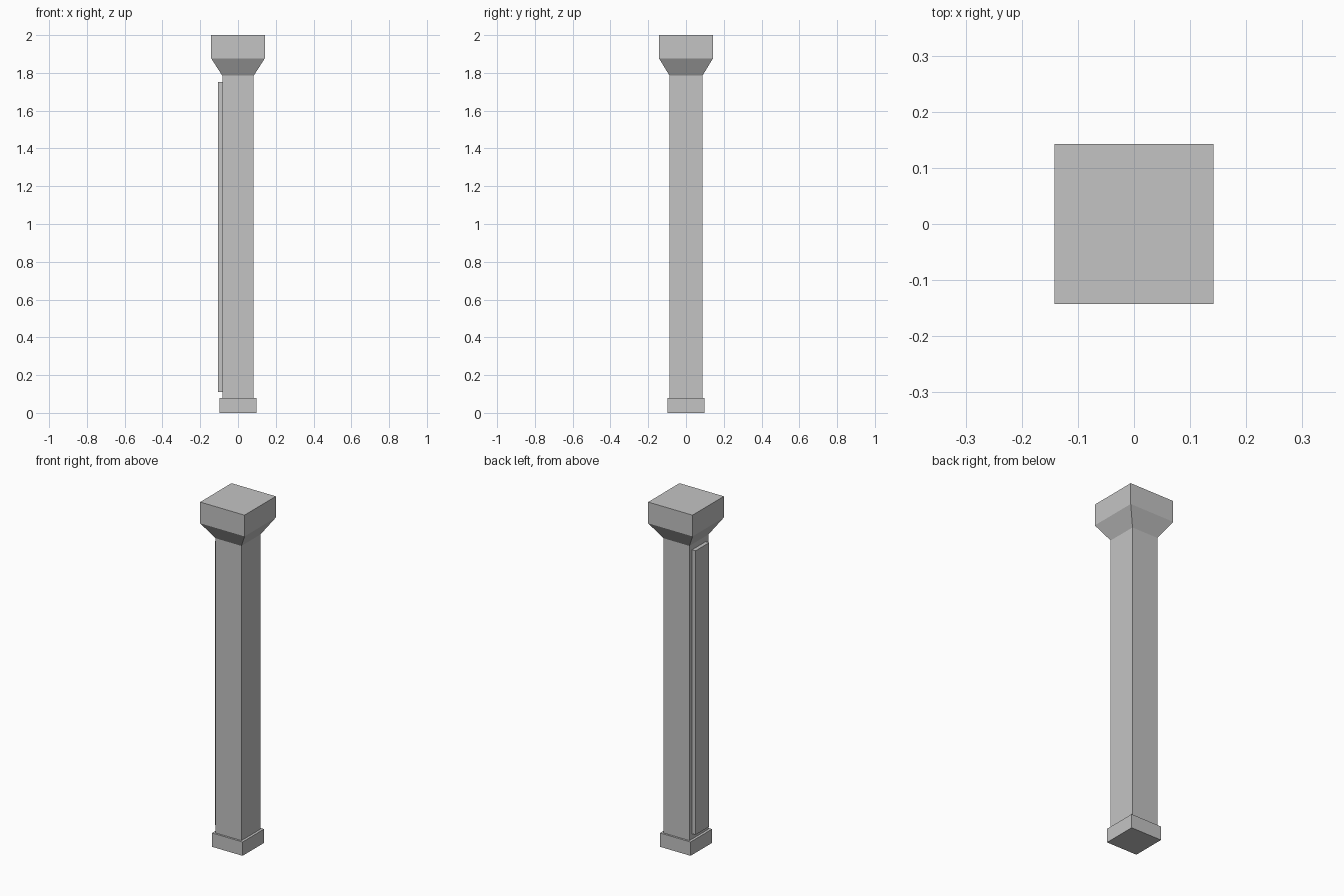
import bpy
import bmesh

default = bpy.data.objects.get("Cube")
if default:
    bpy.data.objects.remove(default, do_unlink=True)

# Single stone colour
stone = bpy.data.materials.new("stone grey")
stone.use_nodes = True
colour = (0.55, 0.55, 0.55, 1)
stone.diffuse_color = colour
stone.node_tree.nodes["Principled BSDF"].inputs["Base Color"].default_value = colour


def stack(name, levels, x=0, y=0):
    """Square solid lofted through levels of (half width, half depth, height)."""
    bm = bmesh.new()
    rings = []
    for w, d, z in levels:
        rings.append([bm.verts.new((x + sx * w, y + sy * d, z))
                      for sx, sy in ((-1, -1), (1, -1), (1, 1), (-1, 1))])
    for low, high in zip(rings, rings[1:]):
        for i in range(4):
            j = (i + 1) % 4
            bm.faces.new((low[i], low[j], high[j], high[i]))
    bm.faces.new(rings[0][::-1])
    bm.faces.new(rings[-1])
    mesh = bpy.data.meshes.new(name)
    bm.to_mesh(mesh)
    bm.free()
    mesh.materials.append(stone)
    obj = bpy.data.objects.new(name, mesh)
    bpy.context.collection.objects.link(obj)
    return obj


post_w, post_d = 0.083, 0.087
base_top, post_top = 0.08, 1.785

# Base block, shaft and flared capital
stack("base", [(0.098, 0.098, 0), (0.098, 0.098, base_top)])
stack("shaft", [(post_w, post_d, base_top), (post_w, post_d, post_top)])
stack("capital", [(post_w, post_d, post_top), (0.142, 0.143, 1.877), (0.142, 0.143, 2)])

# Thin raised panel on one side of the shaft
stack("side_panel", [(0.011, 0.062, 0.11), (0.011, 0.062, 1.753)], x=-post_w - 0.011)
